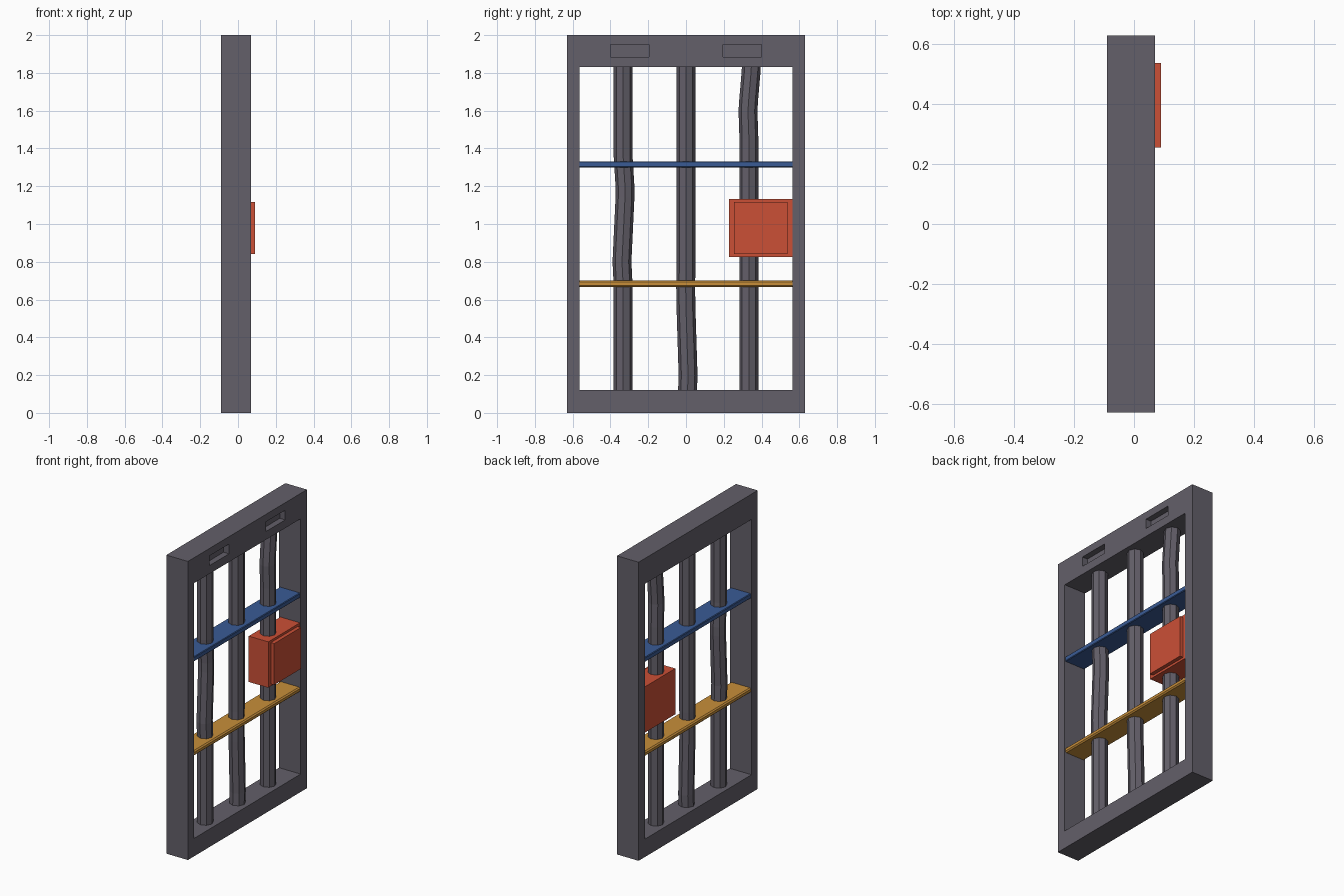
import bpy, bmesh, math
from mathutils import Vector, Matrix

if "Cube" in bpy.data.objects:
    bpy.data.objects.remove(bpy.data.objects["Cube"])


def material(name, rgb):
    m = bpy.data.materials.new(name)
    m.diffuse_color = (*rgb, 1)
    m.use_nodes = True
    m.node_tree.nodes["Principled BSDF"].inputs["Base Color"].default_value = m.diffuse_color
    return m


GREY = material("iron grey", (0.125, 0.115, 0.142))
RED = material("lock red", (0.60, 0.08, 0.037))
BLUE = material("crossbar blue", (0.042, 0.105, 0.30))
OCHRE = material("crossbar ochre", (0.58, 0.275, 0.042))


def finish(name, bm, mat):
    bmesh.ops.recalc_face_normals(bm, faces=bm.faces)
    mesh = bpy.data.meshes.new(name)
    bm.to_mesh(mesh)
    bm.free()
    mesh.materials.append(mat)
    ob = bpy.data.objects.new(name, mesh)
    bpy.context.collection.objects.link(ob)
    return ob


def add_box(bm, x, y, z):
    size = Vector((x[1] - x[0], y[1] - y[0], z[1] - z[0]))
    mid = Vector((sum(x), sum(y), sum(z))) / 2
    bmesh.ops.create_cube(bm, size=1, matrix=Matrix.Translation(mid) @ Matrix.Diagonal((*size, 1)))


def box(name, x, y, z, mat, bevel=0):
    bm = bmesh.new()
    add_box(bm, x, y, z)
    if bevel:
        # chamfer only the long edges
        edges = [e for e in bm.edges if abs(e.verts[0].co.y - e.verts[1].co.y) > 0.1]
        bmesh.ops.bevel(bm, geom=edges, offset=bevel, segments=1, affect='EDGES')
    return finish(name, bm, mat)


def bar(name, path):
    """Eight-sided bar through (y, z) points."""
    bm = bmesh.new()
    rings = []
    for y, z in path:
        rings.append([bm.verts.new((-0.01 + 0.05 * math.cos(i * math.tau / 8),
                                    y + 0.05 * math.sin(i * math.tau / 8), z)) for i in range(8)])
    for a, b in zip(rings, rings[1:]):
        for i in range(8):
            j = (i + 1) % 8
            bm.faces.new((a[i], a[j], b[j], b[i]))
    bm.faces.new(rings[0])
    bm.faces.new(rings[-1])
    return finish(name, bm, GREY)


# Frame with the opening and two shallow slots cut out
frame = box("door_frame", (-0.09, 0.07), (-0.63, 0.63), (0, 2), GREY)
bm = bmesh.new()
add_box(bm, (-0.3, 0.3), (-0.565, 0.563), (0.12, 1.83))
add_box(bm, (0.03, 0.3), (-0.40, -0.195), (1.885, 1.95))
add_box(bm, (0.03, 0.3), (0.195, 0.40), (1.885, 1.95))
cutter = finish("frame_cutter", bm, GREY)
cutter.hide_render = True
mod = frame.modifiers.new("cut", 'BOOLEAN')
mod.operation = 'DIFFERENCE'
mod.solver = 'EXACT'
mod.object = cutter
bpy.context.view_layer.objects.active = frame
bpy.ops.object.modifier_apply(modifier=mod.name)
bpy.data.objects.remove(cutter)

# Slightly bent vertical bars
bar("left_bar", [(-0.333, 0.115), (-0.333, 0.68), (-0.339, 0.80), (-0.323, 1.14),
                 (-0.323, 1.20), (-0.333, 1.36), (-0.333, 1.835)])
bar("middle_bar", [(0.008, 0.115), (0.011, 0.20), (0.0, 0.55), (-0.002, 0.68),
                   (0, 0.75), (0, 1.835)])
bar("right_bar", [(0.333, 0.115), (0.333, 1.45), (0.328, 1.60), (0.332, 1.66),
                  (0.344, 1.80), (0.346, 1.835)])

# Horizontal crossbars
box("upper_crossbar", (-0.085, 0.066), (-0.567, 0.565), (1.30, 1.332), BLUE, 0.004)
box("lower_crossbar", (-0.085, 0.066), (-0.567, 0.565), (0.667, 0.70), OCHRE, 0.008)

# Lock box with a raised front plate
box("lock_box", (-0.08, 0.065), (0.228, 0.565), (0.825, 1.132), RED)
box("lock_plate", (0.06, 0.09), (0.255, 0.538), (0.84, 1.117), RED)
